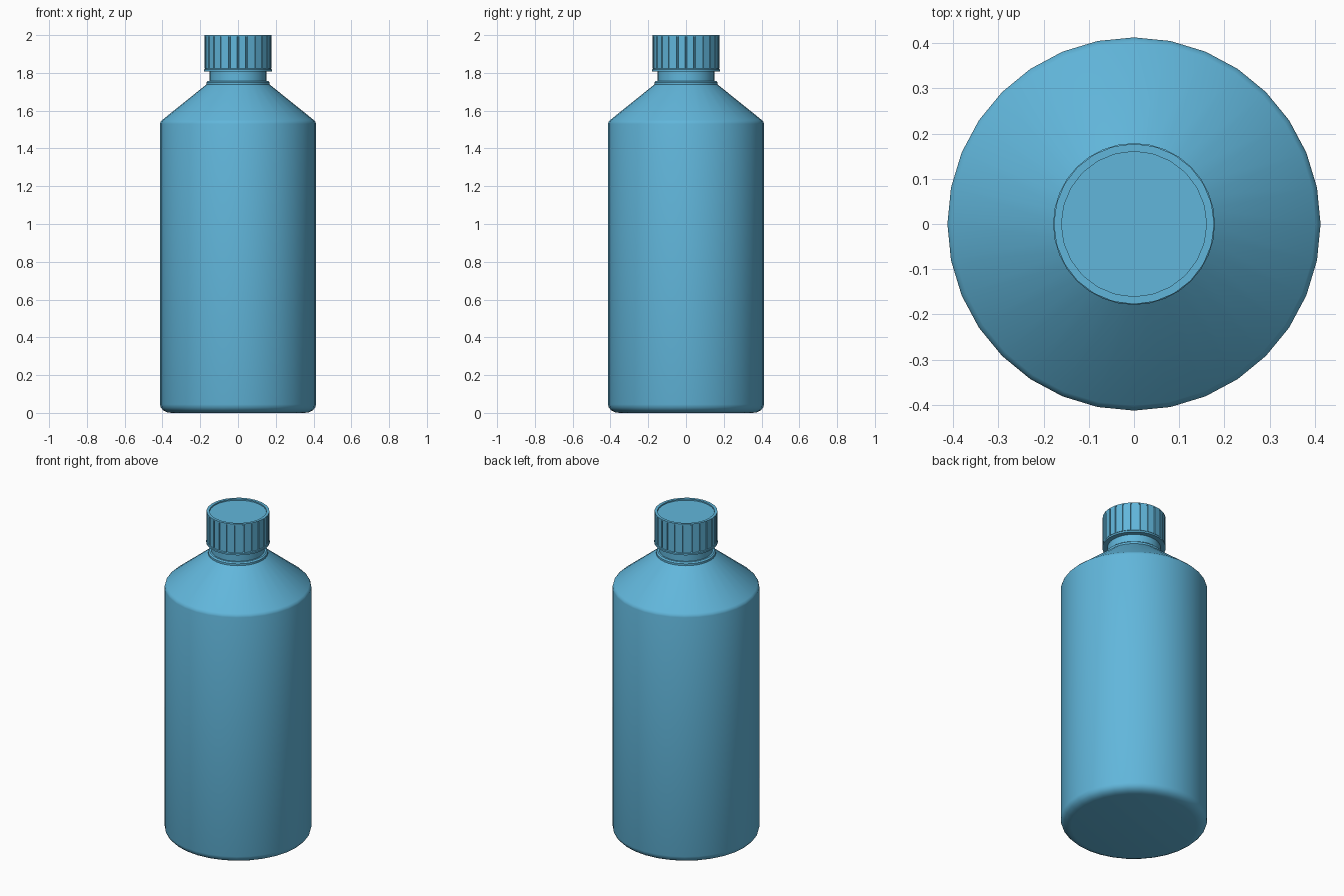
import bpy, bmesh
from math import sin, cos, pi, radians

if "Cube" in bpy.data.objects:
    bpy.data.objects.remove(bpy.data.objects["Cube"])

blue = bpy.data.materials.new("blue_plastic")
blue.diffuse_color = (0.12, 0.47, 0.71, 1)
blue.use_nodes = True
blue.node_tree.nodes["Principled BSDF"].inputs["Base Color"].default_value = blue.diffuse_color


def lathe(name, profile, angles, radius_offset=None):
    """Revolve (radius, z) points about z; radius_offset(i, j) may vary the radius."""
    bm = bmesh.new()
    rings = []
    for j, (r, z) in enumerate(profile):
        ring = []
        for i, a in enumerate(angles):
            rr = r + (radius_offset(i, j) if radius_offset else 0)
            ring.append(bm.verts.new((rr * sin(a), -rr * cos(a), z)))
        rings.append(ring)
    n = len(angles)
    for lo, hi in zip(rings, rings[1:]):
        for i in range(n):
            k = (i + 1) % n
            bm.faces.new((lo[i], lo[k], hi[k], hi[i]))
    bm.faces.new(rings[0][::-1])
    bm.faces.new(rings[-1])
    bmesh.ops.recalc_face_normals(bm, faces=bm.faces)
    mesh = bpy.data.meshes.new(name)
    bm.to_mesh(mesh)
    bm.free()
    mesh.materials.append(blue)
    obj = bpy.data.objects.new(name, mesh)
    bpy.context.collection.objects.link(obj)
    bpy.ops.object.select_all(action='DESELECT')
    obj.select_set(True)
    bpy.context.view_layer.objects.active = obj
    bpy.ops.object.shade_smooth_by_angle(angle=radians(32))
    return obj


even = [2 * pi * i / 32 for i in range(32)]

# Bottle body with rounded base, sloped shoulder, collar and neck
base = [(0.353 + 0.06 * sin(t * pi / 8), 0.045 - 0.045 * cos(t * pi / 8)) for t in range(5)]
lathe("bottle_body", base + [
    (0.413, 1.53), (0.410, 1.541), (0.402, 1.550),
    (0.168, 1.738), (0.168, 1.750), (0.160, 1.757),
    (0.150, 1.757), (0.150, 1.83)], even)

# Cap: narrow upright grooves every 15 degrees and a shallow recessed top
cap_angles = [radians(15 * k + d) for k in range(24) for d in (-1.6, -1.1, 1.1, 1.6)]


def groove(i, j):
    return -0.005 if j < 2 and i % 4 in (1, 2) else 0


lathe("cap", [(0.177, 1.822), (0.177, 1.992), (0.177, 1.993), (0.177, 2.0),
              (0.160, 2.0), (0.160, 1.992)], cap_angles, groove)

# Tamper ring under the cap
lathe("tamper_ring", [(0.150, 1.808), (0.179, 1.808), (0.179, 1.818), (0.172, 1.824)], even)
